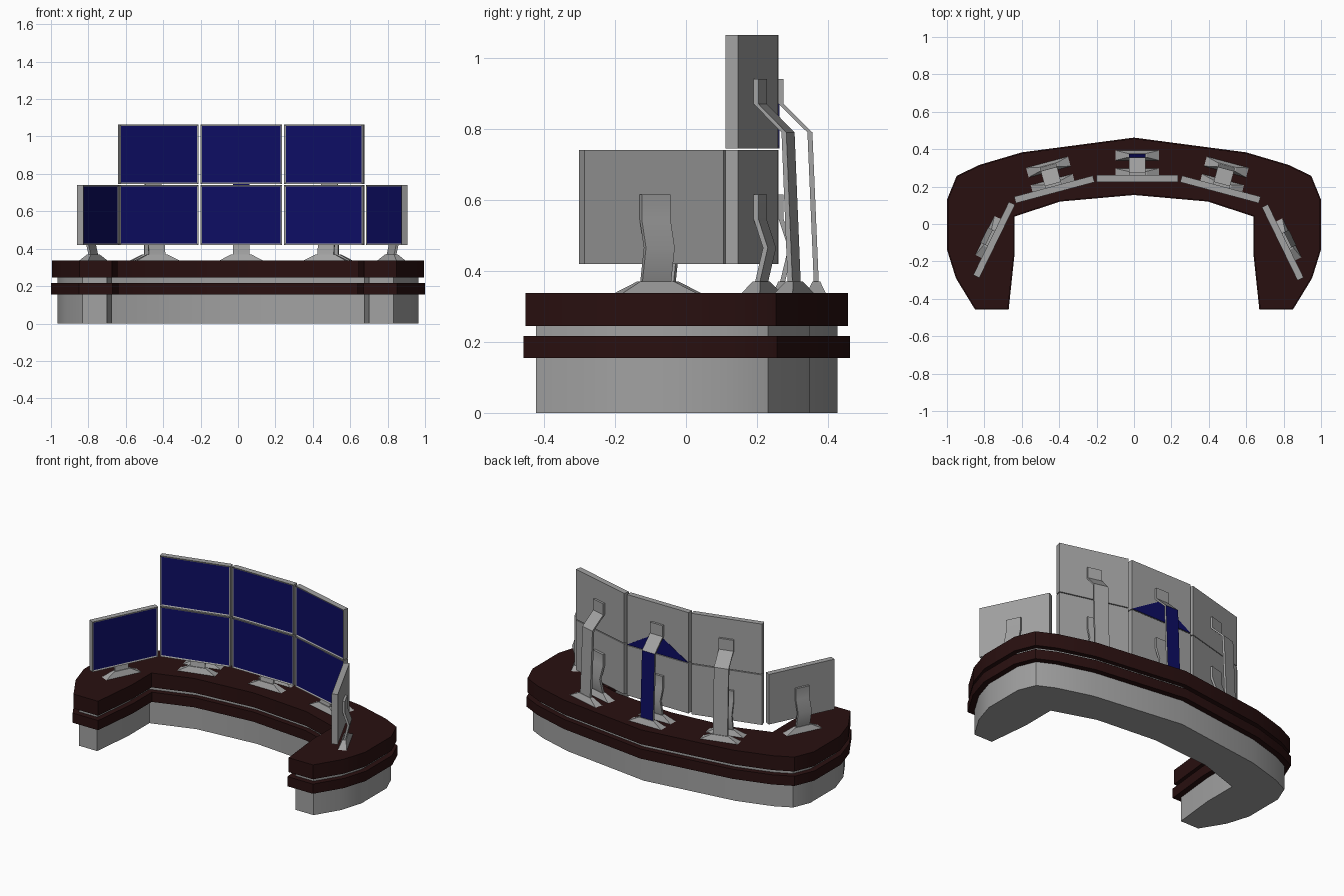
import bpy, bmesh, math
from mathutils import Matrix, Vector

if "Cube" in bpy.data.objects:
    bpy.data.objects.remove(bpy.data.objects["Cube"], do_unlink=True)


def material(name, rgb):
    m = bpy.data.materials.new(name)
    m.use_nodes = True
    m.diffuse_color = (*rgb, 1)
    m.node_tree.nodes["Principled BSDF"].inputs["Base Color"].default_value = (*rgb, 1)
    return m


GREY = material("grey plastic", (0.36, 0.36, 0.36))
BLUE = material("screen blue", (0.004, 0.004, 0.125))
WOOD = material("dark wood", (0.022, 0.005, 0.005))


def finish(bm, name, mats, place=None, smooth=None):
    bmesh.ops.recalc_face_normals(bm, faces=bm.faces)
    mesh = bpy.data.meshes.new(name)
    bm.to_mesh(mesh)
    bm.free()
    for m in mats:
        mesh.materials.append(m)
    ob = bpy.data.objects.new(name, mesh)
    bpy.context.collection.objects.link(ob)
    if place:
        ob.matrix_world = place
    if smooth:
        bpy.ops.object.select_all(action='DESELECT')
        ob.select_set(True)
        bpy.context.view_layer.objects.active = ob
        bpy.ops.object.shade_smooth_by_angle(angle=math.radians(smooth))
    return ob


def prism(points, sweep):
    """Extrude a flat outline along a vector."""
    bm = bmesh.new()
    face = bm.faces.new([bm.verts.new(p) for p in points])
    new = bmesh.ops.extrude_face_region(bm, geom=[face])["geom"]
    bmesh.ops.translate(bm, vec=sweep, verts=[v for v in new if isinstance(v, bmesh.types.BMVert)])
    bmesh.ops.recalc_face_normals(bm, faces=bm.faces)
    bm.normal_update()
    return bm


# Horseshoe counter: half outline, mirrored
half = [(0.60, 0.383), (0.83, 0.315), (0.948, 0.257), (1, 0.13), (1, -0.137),
        (0.952, -0.29), (0.85, -0.457), (0.67, -0.457), (0.638, -0.155),
        (0.638, 0.04), (0.395, 0.12)]
outline = [(0, 0.462)] + half + [(0, 0.155)] + [(-x, y) for x, y in reversed(half)]


def inset(points, d):
    """Move every edge of a clockwise outline inward by d."""
    pts = [Vector(p) for p in points]
    out = []
    for i, p in enumerate(pts):
        a = (p - pts[i - 1]).normalized()
        b = (pts[(i + 1) % len(pts)] - p).normalized()
        na, nb = Vector((a.y, -a.x)), Vector((b.y, -b.x))
        out.append(p + (na + nb) * d / (1 + na.dot(nb)))
    return out


for name, d, z0, z1, mat in [("counter_base", 0.035, 0, 0.25, GREY),
                             ("lower_shelf", 0, 0.155, 0.217, WOOD),
                             ("counter_top", 0.005, 0.245, 0.337, WOOD)]:
    bm = prism([(p[0], p[1], z0) for p in inset(outline, d)], (0, 0, z1 - z0))
    finish(bm, name, [mat], smooth=35)

W, H, T = 0.435, 0.32, 0.036      # monitor size
ROW_Z = {"lower": 0.42, "upper": 0.745}
DESK = 0.335
# Stand centre lines (distance behind monitor, height)
STEMS = {"lower": [(0.007, 0.615), (0.007, 0.545), (0.034, 0.465), (0.01, 0.365)],
         "upper": [(0.007, 0.94), (0.007, 0.87), (0.088, 0.79), (0.106, 0.365)]}


def monitor(name, row, place):
    bm = bmesh.new()
    bmesh.ops.create_cube(bm, size=1)
    bmesh.ops.scale(bm, vec=(W, T, H), verts=bm.verts)
    bmesh.ops.translate(bm, vec=(0, 0, ROW_Z[row] + H / 2), verts=bm.verts)
    bm.normal_update()
    front = [f for f in bm.faces if f.normal.y < -0.9]
    bmesh.ops.inset_region(bm, faces=front, thickness=0.012, depth=-0.004)
    front[0].material_index = 1
    finish(bm, name + "_monitor", [GREY, BLUE], place)


def stand(name, row, place, blue_post):
    # bent flat post
    line = [(y + T / 2, z) for y, z in STEMS[row]]
    w, t = 0.09, 0.007
    pts = [(-w / 2, y - t, z) for y, z in line] + [(-w / 2, y + t, z) for y, z in reversed(line)]
    bm = prism(pts, (w, 0, 0))
    if blue_post:
        for f in bm.faces:
            if abs(f.normal.y) > 0.9 and f.calc_center_median().z < 0.75:
                f.material_index = 1
    finish(bm, name + "_stand_post", [GREY, BLUE], place, smooth=None if blue_post else 40)
    # tapered foot
    y = line[-1][0]
    bm = bmesh.new()
    bmesh.ops.create_cube(bm, size=1)
    for v in bm.verts:
        top = v.co.z > 0
        v.co = (v.co.x * (0.105 if top else 0.24), y + v.co.y * (0.022 if top else 0.055),
                0.37 if top else DESK)
    finish(bm, name + "_stand_foot", [GREY], place)


# Monitor stations: position, turn, rows
stations = [("centre", 0.017, 0.243, 0, ("lower", "upper")),
            ("left", 0.462, 0.185, -15, ("lower", "upper")),
            ("right", -0.426, 0.185, 15, ("lower", "upper")),
            ("left_wing", 0.795, -0.098, -64, ("lower",)),
            ("right_wing", -0.748, -0.085, 64, ("lower",))]
for side, x, y, turn, rows in stations:
    place = Matrix.Translation((x, y, 0)) @ Matrix.Rotation(math.radians(turn), 4, 'Z')
    for row in rows:
        name = side + "_" + row
        monitor(name, row, place)
        stand(name, row, place, side == "centre" and row == "upper")
    if side == "centre":
        # blue triangular patch on the back of the upper monitor
        z = ROW_Z["upper"]
        bm = prism([(-W / 2, T / 2, z), (W / 2, T / 2, z), (0, T / 2, z + 0.13)], (0, 0.002, 0))
        finish(bm, "back_triangle_panel", [BLUE], place)
